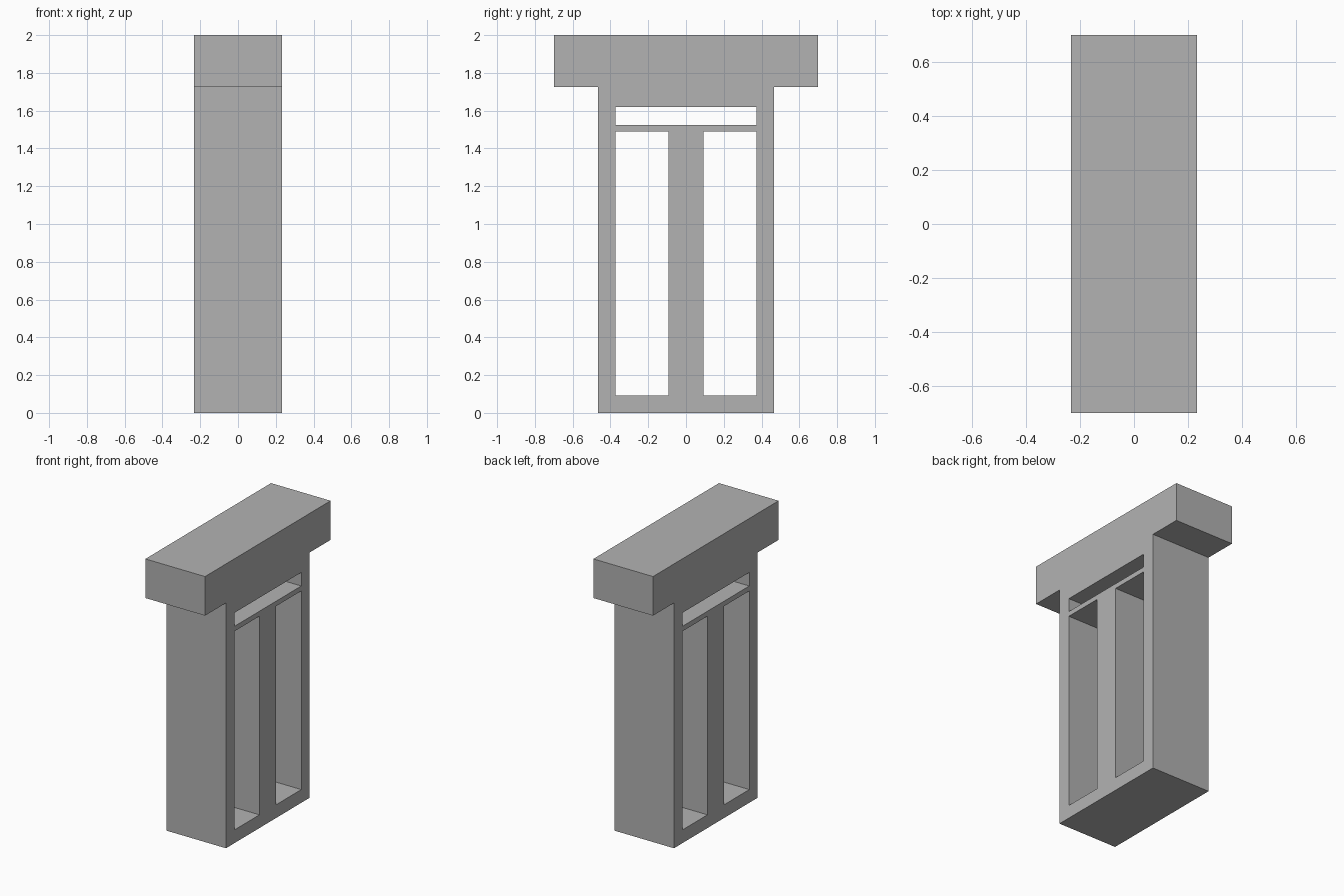
import bpy
import bmesh

cube = bpy.data.objects.get("Cube")
if cube:
    bpy.data.objects.remove(cube, do_unlink=True)

HALF_DEPTH = 0.232
BODY, HEAD = 0.465, 0.698      # half widths along y
HEAD_Z, TOP_Z = 1.725, 2.0

grey = bpy.data.materials.new("plain grey")
grey.use_nodes = True
colour = (0.448, 0.448, 0.448, 1)
grey.diffuse_color = colour
grey.node_tree.nodes["Principled BSDF"].inputs["Base Color"].default_value = colour


def extruded(name, profile, half):
    """Prism along x from a closed (y, z) outline."""
    bm = bmesh.new()
    face = bm.faces.new([bm.verts.new((-half, y, z)) for y, z in profile])
    result = bmesh.ops.extrude_face_region(bm, geom=[face])
    moved = [v for v in result["geom"] if isinstance(v, bmesh.types.BMVert)]
    bmesh.ops.translate(bm, verts=moved, vec=(2 * half, 0, 0))
    bmesh.ops.recalc_face_normals(bm, faces=bm.faces)
    mesh = bpy.data.meshes.new(name)
    bm.to_mesh(mesh)
    bm.free()
    mesh.materials.append(grey)
    obj = bpy.data.objects.new(name, mesh)
    bpy.context.collection.objects.link(obj)
    return obj


# T-shaped frame with its overhanging cap
right_half = [(BODY, 0), (BODY, HEAD_Z), (HEAD, HEAD_Z), (HEAD, TOP_Z)]
outline = right_half + [(-y, z) for y, z in reversed(right_half)]
frame = extruded("capped_frame", outline, HALF_DEPTH)

# Through openings: two tall windows and the slot above them
openings = {
    "left_window": (-0.372, -0.093, 0.093, 1.49),
    "right_window": (0.093, 0.372, 0.093, 1.49),
    "upper_slot": (-0.372, 0.372, 1.525, 1.62),
}
cutters = []
for name, (y0, y1, z0, z1) in openings.items():
    cutter = extruded(name + "_cutter", [(y0, z0), (y1, z0), (y1, z1), (y0, z1)], HALF_DEPTH * 2)
    cutter.hide_render = True
    cutters.append(cutter)
    cut = frame.modifiers.new(name, "BOOLEAN")
    cut.operation = "DIFFERENCE"
    cut.solver = "EXACT"
    cut.object = cutter

# Apply the cuts and discard the cutters
bpy.context.view_layer.update()
evaluated = frame.evaluated_get(bpy.context.evaluated_depsgraph_get())
finished = bpy.data.meshes.new_from_object(evaluated)
frame.modifiers.clear()
frame.data = finished
for cutter in cutters:
    bpy.data.objects.remove(cutter, do_unlink=True)
